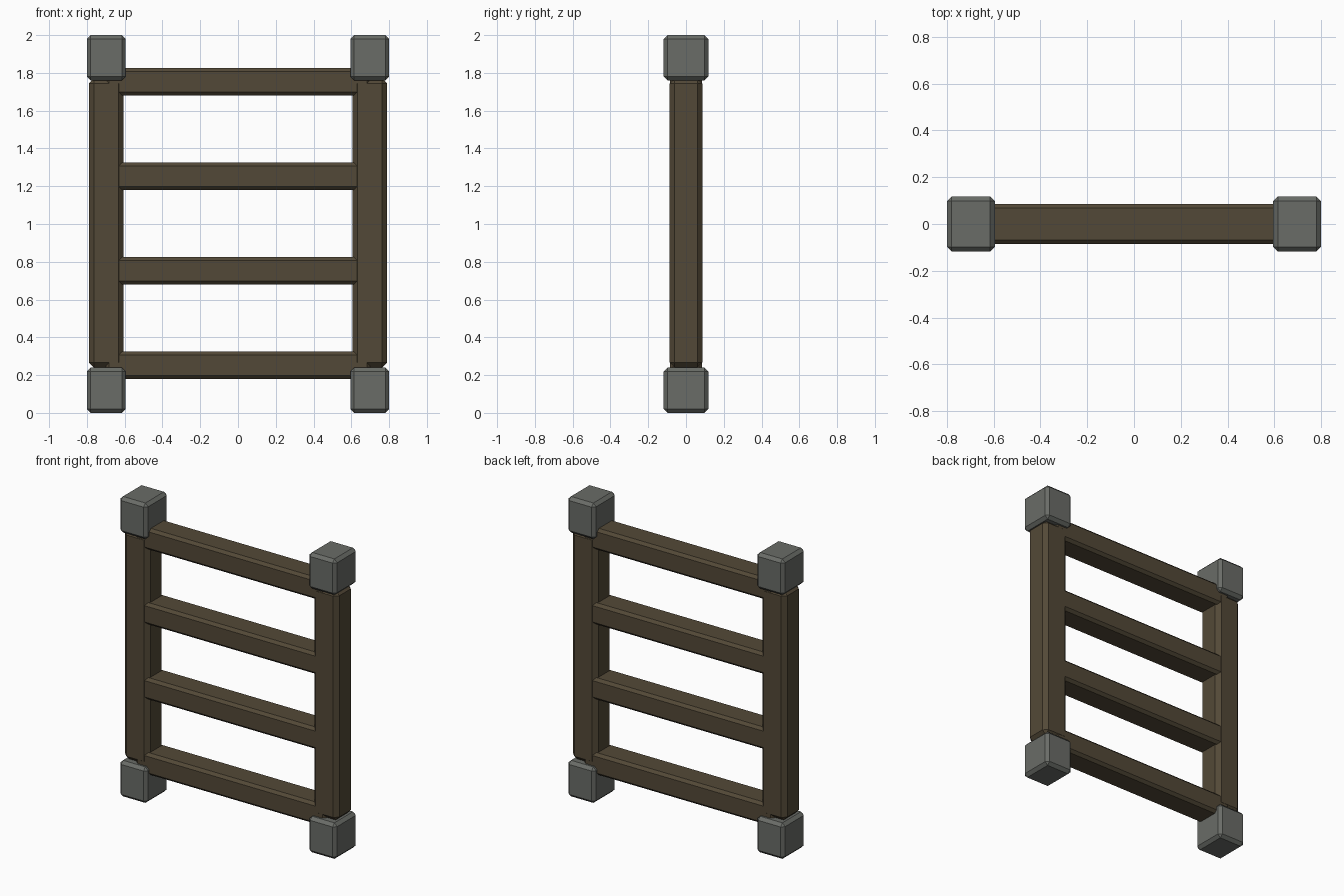
import bpy, bmesh

if "Cube" in bpy.data.objects:
    bpy.data.objects.remove(bpy.data.objects["Cube"])


def material(name, rgb):
    m = bpy.data.materials.new(name)
    m.diffuse_color = (*rgb, 1)
    m.use_nodes = True
    m.node_tree.nodes["Principled BSDF"].inputs["Base Color"].default_value = m.diffuse_color
    return m


wood = material("dark wood", (0.086, 0.066, 0.038))
stone = material("grey stone", (0.142, 0.150, 0.136))


def chamfered_box(name, lo, hi, chamfer, mat):
    """Box between two corners with single-segment chamfered edges."""
    bm = bmesh.new()
    bmesh.ops.create_cube(bm, size=1)
    for v in bm.verts:
        v.co = [(a + b) / 2 + c * (b - a) for a, b, c in zip(lo, hi, v.co)]
    bmesh.ops.bevel(bm, geom=bm.edges[:], offset=chamfer, segments=1,
                    affect='EDGES', profile=0.5)
    me = bpy.data.meshes.new(name)
    bm.to_mesh(me)
    bm.free()
    me.materials.append(mat)
    ob = bpy.data.objects.new(name, me)
    bpy.context.collection.objects.link(ob)
    return ob


for side, s in (("left", -1), ("right", 1)):
    # upright post
    x0, x1 = sorted((s * 0.605, s * 0.79))
    chamfered_box(f"{side}_post", (x0, -0.087, 0.24), (x1, 0.087, 1.77), 0.027, wood)
    # stone blocks at both ends of the post
    x0, x1 = sorted((s * 0.595, s * 0.8))
    for end, z in (("bottom", 0.0), ("top", 1.76)):
        chamfered_box(f"{side}_{end}_block", (x0, -0.118, z), (x1, 0.118, z + 0.24), 0.02, stone)

# four horizontal rungs
for i in range(4):
    z = 0.18 + 0.5 * i
    chamfered_box(f"rung_{i + 1}", (-0.7, -0.086, z), (0.7, 0.086, z + 0.145), 0.018, wood)
